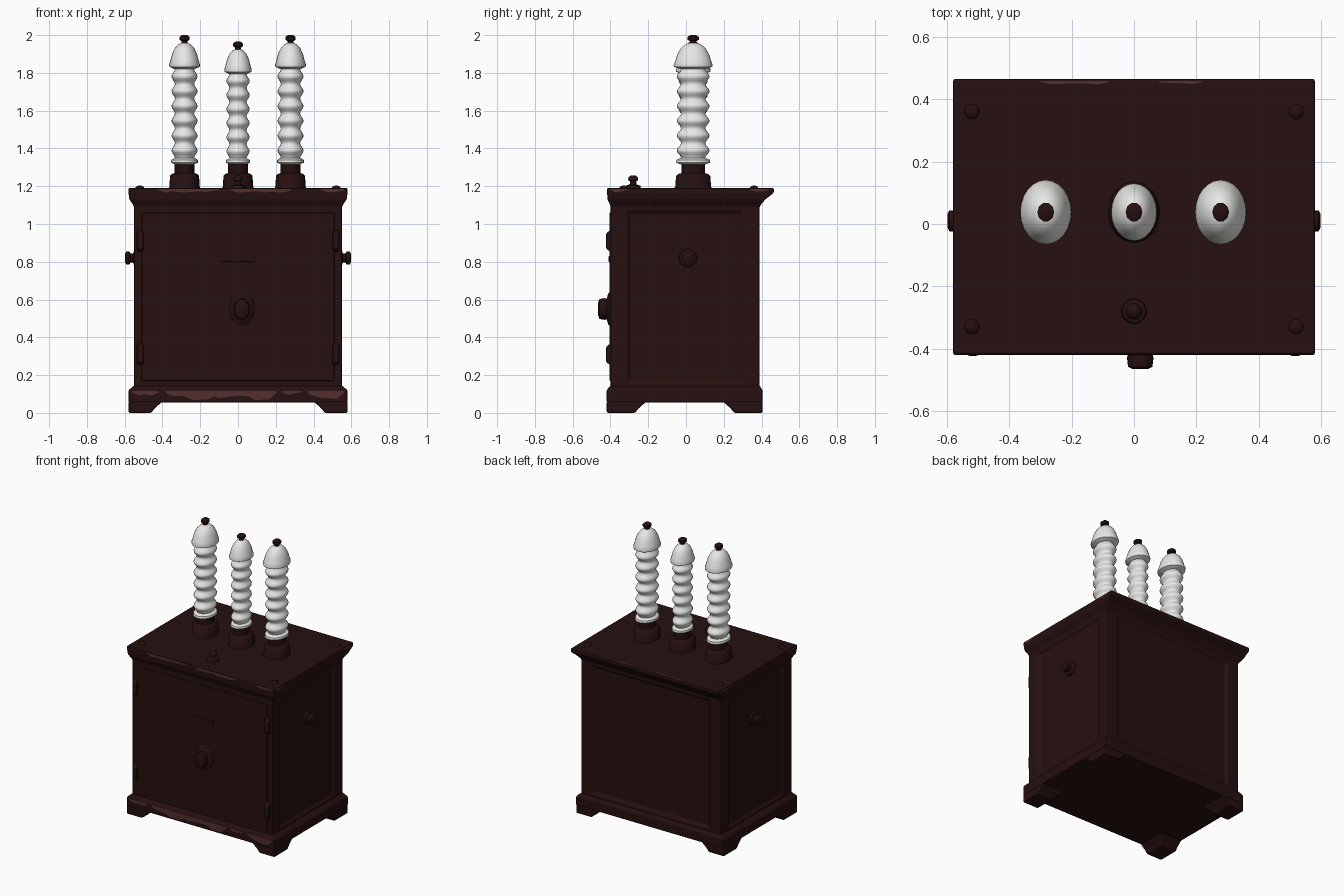
import bpy, bmesh, math, random
from mathutils import Matrix, Vector

random.seed(4)
cube = bpy.data.objects.get("Cube")
if cube:
    bpy.data.objects.remove(cube, do_unlink=True)


def material(name, rgb):
    m = bpy.data.materials.new(name)
    m.use_nodes = True
    m.diffuse_color = (*rgb, 1)
    bsdf = next(n for n in m.node_tree.nodes if n.type == 'BSDF_PRINCIPLED')
    bsdf.inputs["Base Color"].default_value = (*rgb, 1)
    bsdf.inputs["Roughness"].default_value = 0.7
    return m


PAINT = material("dark maroon paint", (0.020, 0.005, 0.005))
WORN = material("worn edge", (0.085, 0.028, 0.026))
WHITE = material("white porcelain", (0.80, 0.80, 0.78))


def finish(name, bm, mat, bevel=0, smooth=None):
    bmesh.ops.recalc_face_normals(bm, faces=bm.faces)
    mesh = bpy.data.meshes.new(name)
    bm.to_mesh(mesh)
    bm.free()
    ob = bpy.data.objects.new(name, mesh)
    bpy.context.collection.objects.link(ob)
    mesh.materials.append(mat)
    if bevel:
        mod = ob.modifiers.new("soft edges", 'BEVEL')
        mod.width, mod.segments, mod.limit_method = bevel, 2, 'ANGLE'
    if smooth:
        bpy.ops.object.select_all(action='DESELECT')
        ob.select_set(True)
        bpy.context.view_layer.objects.active = ob
        bpy.ops.object.shade_smooth_by_angle(angle=math.radians(smooth))
    return ob


def bridge(bm, rings):
    n = len(rings[0])
    for a, b in zip(rings, rings[1:]):
        for i in range(n):
            j = (i + 1) % n
            bm.faces.new((a[i], a[j], b[j], b[i]))
    bm.faces.new(rings[0][::-1])
    bm.faces.new(rings[-1])


def loft(name, sections, mat=PAINT, bevel=0.006):
    """Stack of rectangles, each given as x0, x1, y0, y1, z."""
    bm = bmesh.new()
    rings = [[bm.verts.new((x, y, z)) for x, y in
              ((x0, y0), (x1, y0), (x1, y1), (x0, y1))]
             for x0, x1, y0, y1, z in sections]
    bridge(bm, rings)
    return finish(name, bm, mat, bevel)


def lathe(name, profile, place, mat=PAINT, sx=1, sy=1, turn=None, sides=24):
    """Turned part from radius, height pairs, squashed, turned and placed."""
    bm = bmesh.new()
    rings = []
    for r, h in profile:
        angles = [math.tau * i / sides for i in range(sides)]
        rings.append([bm.verts.new((r * sx * math.cos(a), r * sy * math.sin(a), h))
                      for a in angles])
    bridge(bm, rings)
    if turn:
        bm.transform(turn)
    bm.transform(Matrix.Translation(place))
    return finish(name, bm, mat, smooth=50)


# Cabinet with recessed side and back panels
bm = bmesh.new()
bmesh.ops.create_cube(bm, size=1)
bm.transform(Matrix.Translation((0, -0.005, 0.615))
             @ Matrix.Diagonal((1.1, 0.79, 1.09, 1)))
bm.normal_update()
panels = [f for f in bm.faces if abs(f.normal.x) > 0.9 or f.normal.y > 0.9]
bmesh.ops.inset_individual(bm, faces=panels, thickness=0.09, use_even_offset=True)
bmesh.ops.inset_individual(bm, faces=panels, thickness=0.012, depth=-0.015,
                           use_even_offset=True)
finish("cabinet", bm, PAINT, 0.008)

# Door sheet on the front
loft("front_door", [(-0.51, 0.51, -0.405, -0.39, 0.17),
                    (-0.51, 0.51, -0.405, -0.39, 1.06)], bevel=0.003)
loft("name_plate", [(-0.09, 0.09, -0.409, -0.40, 0.80),
                    (-0.09, 0.09, -0.409, -0.40, 0.83)], bevel=0.002)

# Flared lid with a deeper rear overhang
loft("lid", [(-0.545, 0.545, -0.395, 0.385, 1.08),
             (-0.555, 0.555, -0.402, 0.395, 1.10),
             (-0.575, 0.575, -0.415, 0.42, 1.13),
             (-0.58, 0.58, -0.418, 0.465, 1.165),
             (-0.58, 0.58, -0.418, 0.465, 1.19)])

# Skirt and four sloped feet
loft("skirt", [(-0.58, 0.58, -0.42, 0.405, 0.055),
               (-0.58, 0.58, -0.42, 0.405, 0.12),
               (-0.55, 0.55, -0.40, 0.39, 0.145)])
for sx, side in ((-1, "right"), (1, "left")):
    for y, sy, end in ((-0.42, 1, "front"), (0.405, -1, "back")):
        sections = []
        for w, d, z in ((0.12, 0.15, 0), (0.14, 0.17, 0.025), (0.18, 0.21, 0.06)):
            xs = sorted((sx * 0.58, sx * (0.58 - w)))
            ys = sorted((y, y + sy * d))
            sections.append((*xs, *ys, z))
        loft(f"{end}_{side}_foot", sections, bevel=0.008)

# Hinges, side knobs and lid rivets
for sx, side in ((-1, "right"), (1, "left")):
    for z, level in ((0.31, "lower"), (0.91, "upper")):
        x0, x1 = sorted((sx * 0.50, sx * 0.535))
        loft(f"{level}_{side}_hinge", [(x0, x1, -0.405, -0.39, z - 0.055),
                                       (x0, x1, -0.423, -0.39, z - 0.04),
                                       (x0, x1, -0.423, -0.39, z + 0.04),
                                       (x0, x1, -0.405, -0.39, z + 0.055)])
    lathe(f"{side}_knob", [(0.05, 0), (0.045, 0.018), (0.025, 0.025), (0.025, 0.04),
                           (0.034, 0.045), (0.034, 0.062), (0.022, 0.068)],
          (sx * 0.53, 0.01, 0.82), turn=Matrix.Rotation(sx * math.pi / 2, 4, 'Y'), sides=12)
    for y in (-0.33, 0.36):
        lathe("lid_rivet", [(0.026, 0), (0.02, 0.01), (0.008, 0.015)],
              (sx * 0.52, y, 1.188), sides=10)

# Door handle and small lid valve
lathe("door_handle", [(0.085, 0), (0.07, 0.012), (0.047, 0.02), (0.05, 0.03),
                      (0.046, 0.058), (0.03, 0.065)], (0.02, -0.40, 0.55),
      sx=0.85, sy=1.15, turn=Matrix.Rotation(math.pi / 2, 4, 'X'), sides=12)
lathe("lid_valve", [(0.042, 0), (0.038, 0.015), (0.018, 0.022), (0.016, 0.038),
                    (0.027, 0.043), (0.025, 0.058), (0.012, 0.07)],
      (0, -0.28, 1.188), sides=12)

# Porcelain posts: ribbed stem, bell cap, collar and terminal
RIBS, STEM_LOW, STEM_HIGH = 6, 1.35, 1.82
stem = [(0.05, 1.315), (0.072, 1.325), (0.070, 1.34)]
for i in range(RIBS * 8 + 1):
    t = i / (RIBS * 8)
    stem.append((0.060 - 0.009 * math.cos(math.tau * RIBS * t),
                 STEM_LOW + (STEM_HIGH - STEM_LOW) * t))
cap = [(0.058, 1.822), (0.080, 1.832), (0.082, 1.842), (0.075, 1.865), (0.066, 1.90),
       (0.052, 1.93), (0.034, 1.95), (0.018, 1.958)]
collar = [(0.085, 1.185), (0.080, 1.20), (0.077, 1.255), (0.066, 1.265),
          (0.052, 1.27), (0.052, 1.32)]
terminal = [(0.016, 1.95), (0.016, 1.968), (0.027, 1.975), (0.027, 1.99), (0.014, 2.0)]
for x, size, drop, side in ((-0.283, 1, 0, "right"), (0, 0.89, 0.035, "middle"),
                            (0.278, 1, 0, "left")):
    shape = dict(sx=size, sy=1.26 * size)
    place = (x, 0.038, 0)
    lathe(f"{side}_collar", collar, place, sx=1, sy=1.18, sides=16)
    low = 1.315

    def squeeze(profile):
        k = (2.0 - drop - low) / (2.0 - low)
        return [(r, low + (h - low) * k) for r, h in profile]

    lathe(f"{side}_insulator", squeeze(stem + cap), place, WHITE, **shape)
    lathe(f"{side}_terminal", squeeze(terminal), place, sx=1, sy=1.15, sides=10)


def wear(name, start, end, inward, out, depth):
    """Thin ragged plate hanging from an edge."""
    start, end, inward, out = map(Vector, (start, end, inward, out))
    bm = bmesh.new()
    n = max(3, int((end - start).length / 0.035))
    pairs = []
    for i in range(n + 1):
        p = start.lerp(end, i / n) + out * 0.002
        d = depth * (0.25 if i in (0, n) else random.uniform(0.45, 1))
        pairs.append((bm.verts.new(p), bm.verts.new(p + inward * d)))
    for (a, b), (c, d) in zip(pairs, pairs[1:]):
        bm.faces.new((a, c, d, b))
    finish(name, bm, WORN)


# Chipped paint on the skirt and lid edges
DOWN, FRONT = (0, 0, -1), (0, -1, 0)
for x0, x1, d in ((-0.56, -0.42, 0.035), (-0.38, 0.2, 0.05), (0.23, 0.34, 0.02),
                  (0.37, 0.56, 0.045)):
    wear("skirt_front_wear", (x0, -0.42, 0.115), (x1, -0.42, 0.115), DOWN, FRONT, d)
for x0, x1, d in ((-0.42, -0.1, 0.02), (-0.04, 0.28, 0.018), (0.44, 0.56, 0.022)):
    wear("lid_front_wear", (x0, -0.418, 1.184), (x1, -0.418, 1.184), DOWN, FRONT, d)
for x0, x1 in ((-0.3, -0.08), (0.08, 0.22)):
    wear("lid_back_wear", (x0, 0.458, 1.19), (x1, 0.458, 1.19), FRONT, (0, 0, 1), 0.012)
for sx in (-1, 1):
    for y0, y1 in ((-0.40, -0.31), (0.34, 0.44)):
        wear("lid_side_wear", (sx * 0.58, y0, 1.184), (sx * 0.58, y1, 1.184),
             DOWN, (sx, 0, 0), 0.018)
